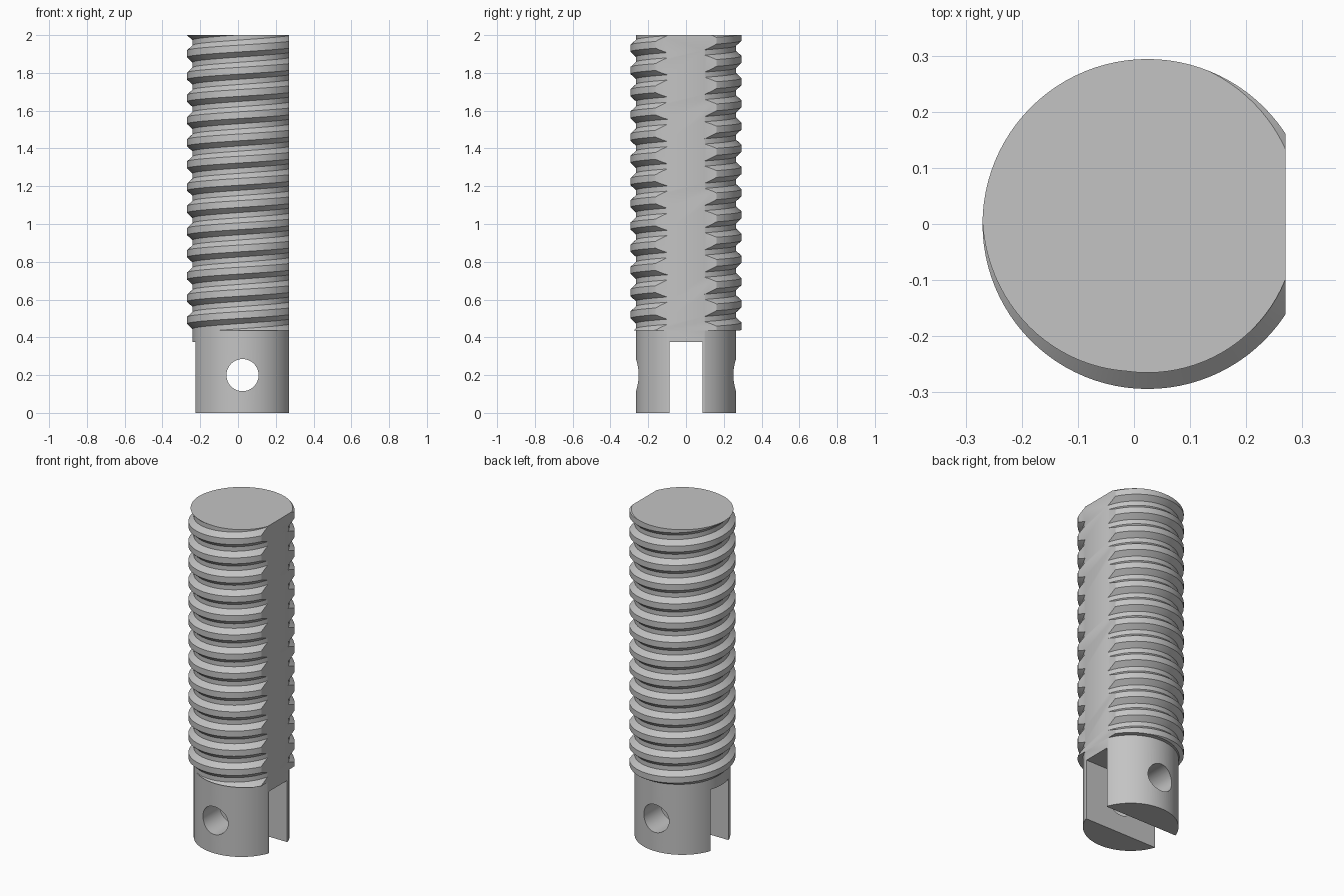
import bpy, bmesh, math
from mathutils import Matrix, Vector

old = bpy.data.objects.get("Cube")
if old:
    bpy.data.objects.remove(old, do_unlink=True)

AXIS_X = 0.024       # rod axis; the flat on the left side shifts it off centre
CORE, CREST = 0.265, 0.294
PITCH = 0.1176
SHOULDER, TOP = 0.435, 2.0
FLAT_X = 0.27
SIDES = 96

steel = bpy.data.materials.new("steel grey")
steel.use_nodes = True
grey = (0.55, 0.55, 0.55, 1)
steel.diffuse_color = grey
steel.node_tree.nodes["Principled BSDF"].inputs["Base Color"].default_value = grey


def make_object(name, bm):
    bmesh.ops.recalc_face_normals(bm, faces=bm.faces)
    mesh = bpy.data.meshes.new(name)
    bm.to_mesh(mesh)
    bm.free()
    mesh.materials.append(steel)
    obj = bpy.data.objects.new(name, mesh)
    bpy.context.collection.objects.link(obj)
    return obj


def activate(obj):
    bpy.ops.object.select_all(action='DESELECT')
    obj.select_set(True)
    bpy.context.view_layer.objects.active = obj


def slice_off(bm, point, normal):
    """Remove everything beyond a plane and close the cut."""
    geom = bm.verts[:] + bm.edges[:] + bm.faces[:]
    cut = bmesh.ops.bisect_plane(bm, geom=geom, dist=1e-6, plane_co=point,
                                 plane_no=normal, clear_outer=True)
    rim = [e for e in cut["geom_cut"] if isinstance(e, bmesh.types.BMEdge)]
    bmesh.ops.holes_fill(bm, edges=rim, sides=0)


def cylinder(radius, depth, centre, turn=Matrix()):
    bm = bmesh.new()
    bmesh.ops.create_cone(bm, cap_ends=True, segments=SIDES, radius1=radius,
                          radius2=radius, depth=depth,
                          matrix=Matrix.Translation(centre) @ turn)
    return bm


# Threaded rod: a trapezoid profile climbing a right-handed helix
profile = [(-0.018, CREST), (0.018, CREST), (0.045, CORE), (PITCH - 0.045, CORE)]
start = TOP - PITCH * 124 / 360
bm = bmesh.new()
columns = []
for j in range(SIDES):
    angle = 2 * math.pi * j / SIDES
    columns.append([
        bm.verts.new((AXIS_X + r * math.cos(angle), r * math.sin(angle),
                      start + PITCH * (turn + j / SIDES) + dz))
        for turn in range(-16, 4) for dz, r in profile])
for j in range(SIDES):
    a = columns[j]
    # one full turn climbs one pitch, so the seam joins a pitch higher
    b = columns[j + 1] if j + 1 < SIDES else columns[0][len(profile):]
    for k in range(len(b) - 1):
        bm.faces.new((a[k], b[k], b[k + 1], a[k + 1]))
slice_off(bm, (0, 0, TOP), (0, 0, 1))
slice_off(bm, (0, 0, SHOULDER), (0, 0, -1))
slice_off(bm, (FLAT_X, 0, 0), (1, 0, 0))
thread = make_object("threaded_rod", bm)

# Plain shank forming the forked end
bm = cylinder(CORE, SHOULDER, (AXIS_X, 0, SHOULDER / 2))
slice_off(bm, (FLAT_X, 0, 0), (1, 0, 0))
shank = make_object("forked_shank", bm)

# Cutters: slot across the end and pin hole through both prongs
bm = bmesh.new()
bmesh.ops.create_cube(bm, size=1, matrix=Matrix.Translation((0, 0, 0.1375))
                      @ Matrix.Diagonal((1, 0.175, 0.475, 1)))
slot = make_object("slot_cutter", bm)
hole = make_object("pin_hole_cutter",
                   cylinder(0.085, 1, Vector((AXIS_X, 0, 0.2)),
                            Matrix.Rotation(math.pi / 2, 4, 'X')))
activate(shank)
for cutter in (slot, hole):
    cutter.hide_render = True
    mod = shank.modifiers.new(cutter.name, 'BOOLEAN')
    mod.operation, mod.solver, mod.object = 'DIFFERENCE', 'EXACT', cutter
    bpy.ops.object.modifier_apply(modifier=mod.name)
    bpy.data.objects.remove(cutter, do_unlink=True)

for part in (thread, shank):
    activate(part)
    bpy.ops.object.shade_smooth_by_angle(angle=math.radians(30))
